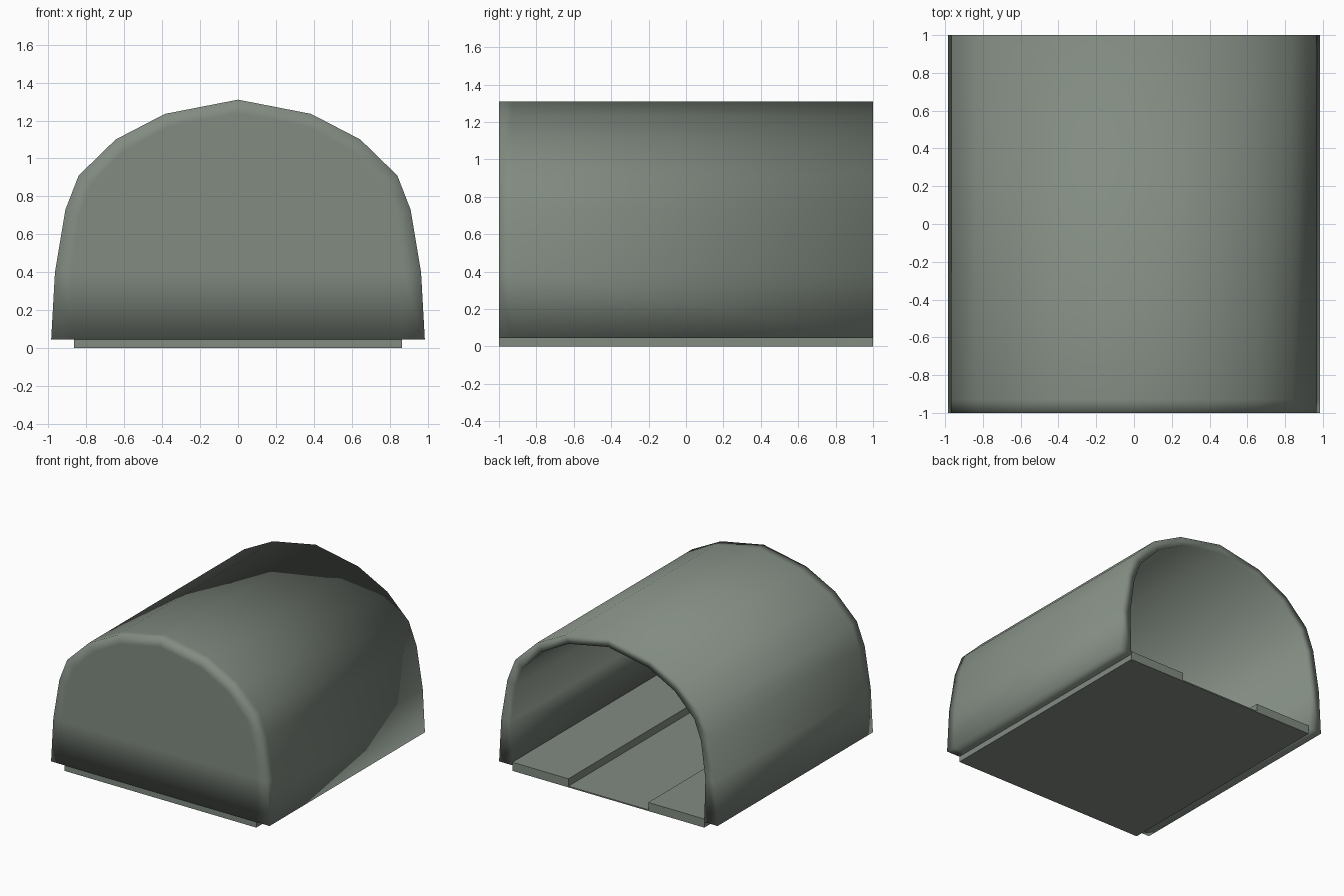
import bpy, bmesh

if "Cube" in bpy.data.objects:
    bpy.data.objects.remove(bpy.data.objects["Cube"])

mat = bpy.data.materials.new("grey_green")
mat.diffuse_color = (0.222, 0.258, 0.222, 1)
mat.use_nodes = True
mat.node_tree.nodes["Principled BSDF"].inputs["Base Color"].default_value = mat.diffuse_color


def finish(name, bm, smooth):
    bmesh.ops.recalc_face_normals(bm, faces=bm.faces[:])
    me = bpy.data.meshes.new(name)
    bm.to_mesh(me)
    bm.free()
    me.materials.append(mat)
    ob = bpy.data.objects.new(name, me)
    bpy.context.collection.objects.link(ob)
    for p in me.polygons:
        p.use_smooth = smooth
    return ob


def mirrored(half):
    # half profile from the right foot to the apex, mirrored to the left foot
    return half + [(-x, z) for x, z in reversed(half[:-1])]


def extrude_profile(name, pts, y0, y1):
    bm = bmesh.new()
    a = [bm.verts.new((x, y0, z)) for x, z in pts]
    b = [bm.verts.new((x, y1, z)) for x, z in pts]
    n = len(pts)
    bm.faces.new(a)
    bm.faces.new(b)
    for i in range(n):
        j = (i + 1) % n
        bm.faces.new((a[i], a[j], b[j], b[i]))
    return finish(name, bm, False)


# Vaulted shell: closed front wall, open back, thick rim
outer = mirrored([(0.985, 0.045), (0.965, 0.40), (0.91, 0.73), (0.84, 0.91),
                  (0.645, 1.10), (0.385, 1.235), (0, 1.31)])
inner = mirrored([(0.865, 0.045), (0.875, 0.40), (0.835, 0.70), (0.775, 0.86),
                  (0.60, 1.04), (0.36, 1.17), (0, 1.24)])
bm = bmesh.new()
loops = []
for prof, y in ((inner, -0.93), (inner, 1.0), (outer, 1.0),
                (outer, -0.93), (outer, -1.0), (inner, -1.0)):
    loops.append([bm.verts.new((x, y, z)) for x, z in prof])
for la, lb in zip(loops, loops[1:]):
    for i in range(len(la) - 1):
        bm.faces.new((la[i], la[i + 1], lb[i + 1], lb[i]))
# front wall outside and inside
bm.faces.new(loops[5])
bm.faces.new(loops[0])
# undersides of the two feet and of the front wall
for k in (0, -1):
    bm.faces.new([l[k] for l in loops])
bm.faces.new((loops[0][0], loops[0][-1], loops[5][-1], loops[5][0]))
shell = finish("vaulted_shell", bm, True)
bpy.context.view_layer.objects.active = shell
shell.select_set(True)
bpy.ops.object.shade_smooth_by_angle(angle=1.75)

# Floor with a raised platform on each side of a central channel
w, c, top, low = 0.865, 0.36, 0.07, 0.01
extrude_profile("floor", [(-w, 0), (w, 0), (w, top), (c, top), (c, low),
                          (-c, low), (-c, top), (-w, top)], -0.93, 1.0)

# Sill under the front wall
extrude_profile("front_sill", [(-w, 0), (w, 0), (w, 0.045), (-w, 0.045)], -1.0, -0.93)
